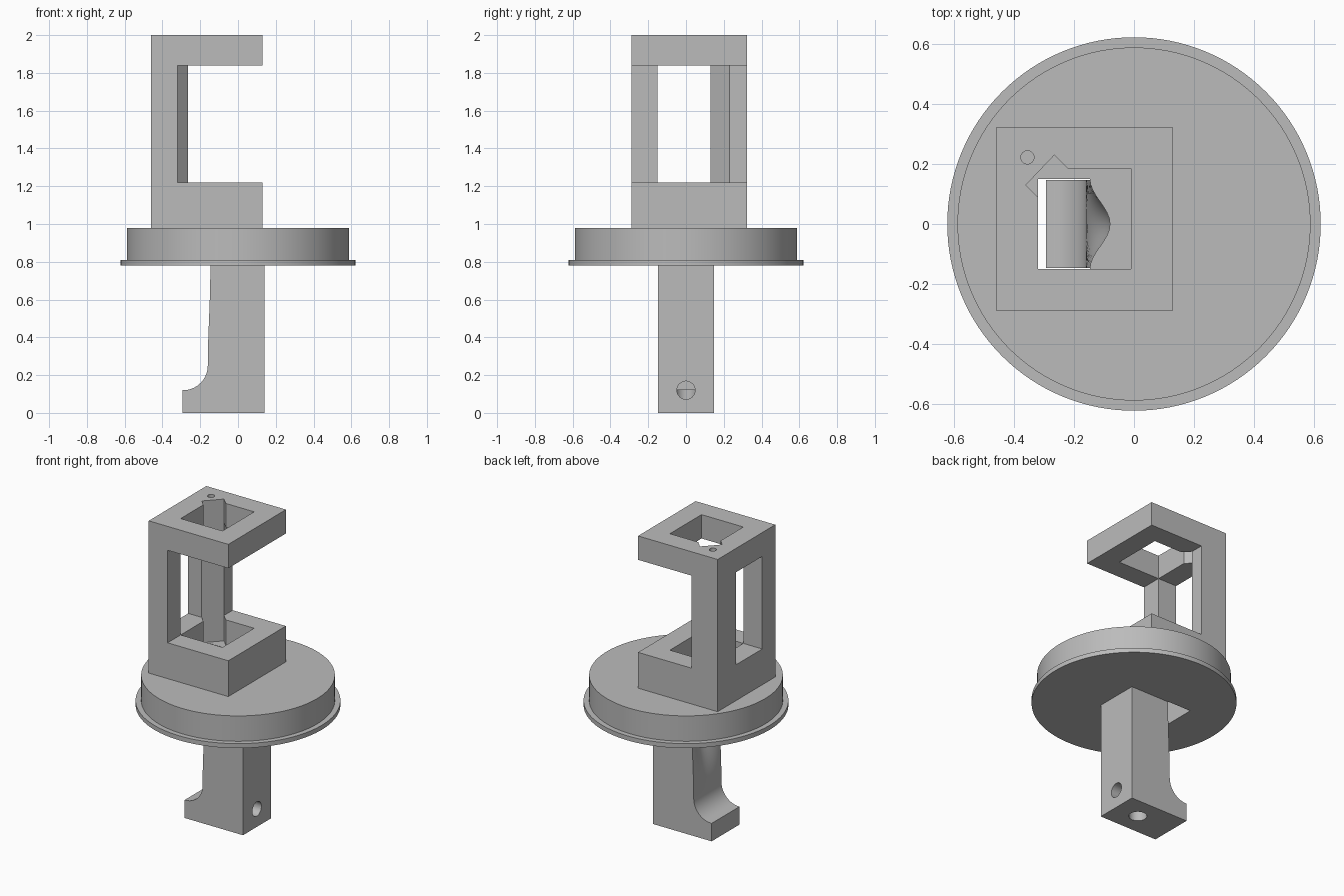
import bpy, bmesh, math
from mathutils import Matrix

cube = bpy.data.objects.get("Cube")
if cube:
    bpy.data.objects.remove(cube, do_unlink=True)

grey = bpy.data.materials.new("plain grey")
grey.use_nodes = True
grey.diffuse_color = (0.5, 0.5, 0.5, 1)
grey.node_tree.nodes["Principled BSDF"].inputs["Base Color"].default_value = (0.5, 0.5, 0.5, 1)


def finish(name, bm):
    bmesh.ops.recalc_face_normals(bm, faces=bm.faces[:])
    mesh = bpy.data.meshes.new(name)
    bm.to_mesh(mesh)
    bm.free()
    mesh.materials.append(grey)
    obj = bpy.data.objects.new(name, mesh)
    bpy.context.collection.objects.link(obj)
    return obj


def loft(name, sections):
    """Skin a list of closed sections with equal point counts."""
    bm = bmesh.new()
    rings = [[bm.verts.new(p) for p in s] for s in sections]
    n = len(rings[0])
    for a, b in zip(rings, rings[1:]):
        for i in range(n):
            j = (i + 1) % n
            bm.faces.new((a[i], a[j], b[j], b[i]))
    bm.faces.new(rings[0])
    bm.faces.new(rings[-1])
    return finish(name, bm)


def prism(name, outline, z0, z1):
    return loft(name, [[(x, y, z) for x, y in outline] for z in (z0, z1)])


def box(name, x0, x1, y0, y1, z0, z1):
    return prism(name, [(x0, y0), (x1, y0), (x1, y1), (x0, y1)], z0, z1)


def cylinder(name, radius, start, length, axis="Z", sides=48):
    bm = bmesh.new()
    turn = Matrix.Rotation(math.pi / 2, 4, "Y") if axis == "X" else Matrix()
    place = Matrix.Translation(start) @ turn @ Matrix.Translation((0, 0, length / 2))
    bmesh.ops.create_cone(bm, cap_ends=True, segments=sides, radius1=radius,
                          radius2=radius, depth=length, matrix=place)
    return finish(name, bm)


def cut(obj, *cutters):
    bpy.context.view_layer.objects.active = obj
    for c in cutters:
        mod = obj.modifiers.new("cut", "BOOLEAN")
        mod.operation = "DIFFERENCE"
        mod.solver = "EXACT"
        mod.object = c
        bpy.ops.object.modifier_apply(modifier=mod.name)


# Scooped channel: rounded foot, then a hollow that deepens upwards
def channel_section(z, edge, depth):
    half, steps = 0.15, 16
    pts = [(-0.32, half, z), (-0.32, -half, z)]
    for i in range(steps + 1):
        y = -half + 2 * half * i / steps
        pts.append((edge + depth * (1 + math.cos(math.pi * y / half)) / 2, y, z))
    return pts


levels = []
for i in range(11):
    a = math.pi / 2 * i / 10
    levels.append((0.25 - 0.13 * math.cos(a), -0.29 + 0.13 * math.sin(a), 0))
for i in range(1, 13):
    t = i / 12
    s = t * t * (3 - 2 * t)
    levels.append((0.25 + 0.5 * t, -0.16 + 0.013 * s, 0.067 * s))
levels.append((1.1, -0.147, 0.067))
channel = loft("channel_cutter", [channel_section(*v) for v in levels])

# Square well with a diagonal notch in one corner
well = prism("well_cutter", [(-0.32, -0.15), (-0.01, -0.15), (-0.01, 0.185), (-0.22, 0.185),
                             (-0.265, 0.23), (-0.36, 0.13), (-0.32, 0.09)], 1.05, 2.1)
pin_hole = cylinder("pin_hole_cutter", 0.022, (-0.355, 0.222, 1.3), 0.8, sides=24)
side_hole = cylinder("side_hole_cutter", 0.048, (-0.03, 0, 0.12), 0.3, "X", 32)
bottom_hole = cylinder("bottom_hole_cutter", 0.055, (-0.03, 0, -0.1), 0.22, sides=32)

# Stem
stem = box("stem", -0.293, 0.14, -0.147, 0.147, 0, 0.79)
cut(stem, channel, side_hole, bottom_hole)

# Round base plate and its thin flange
disc = cylinder("disc", 0.588, (0, 0, 0.8), 0.18, sides=128)
flange = cylinder("flange", 0.622, (0, 0, 0.78), 0.03, sides=128)
cut(disc, channel)
cut(flange, channel)

# Open frame: lower block, two posts, top plate
lower_block = box("lower_block", -0.46, 0.13, -0.288, 0.322, 0.98, 1.22)
cut(lower_block, well, channel)
top_plate = box("top_plate", -0.46, 0.13, -0.288, 0.322, 1.84, 2)
cut(top_plate, well, pin_hole)
front_post = box("front_post", -0.46, -0.32, -0.288, -0.15, 1.22, 1.84)
back_post = prism("back_post", [(-0.46, 0.13), (-0.36, 0.13), (-0.265, 0.23),
                                (-0.265, 0.322), (-0.46, 0.322)], 1.22, 1.84)
cut(back_post, pin_hole)

for c in (channel, well, pin_hole, side_hole, bottom_hole):
    bpy.data.objects.remove(c, do_unlink=True)

# Smooth the round parts, keep edges sharp
bpy.ops.object.select_all(action="DESELECT")
for part in (stem, disc, flange, lower_block, top_plate, back_post):
    part.select_set(True)
bpy.context.view_layer.objects.active = stem
bpy.ops.object.shade_smooth_by_angle(angle=math.radians(30))
